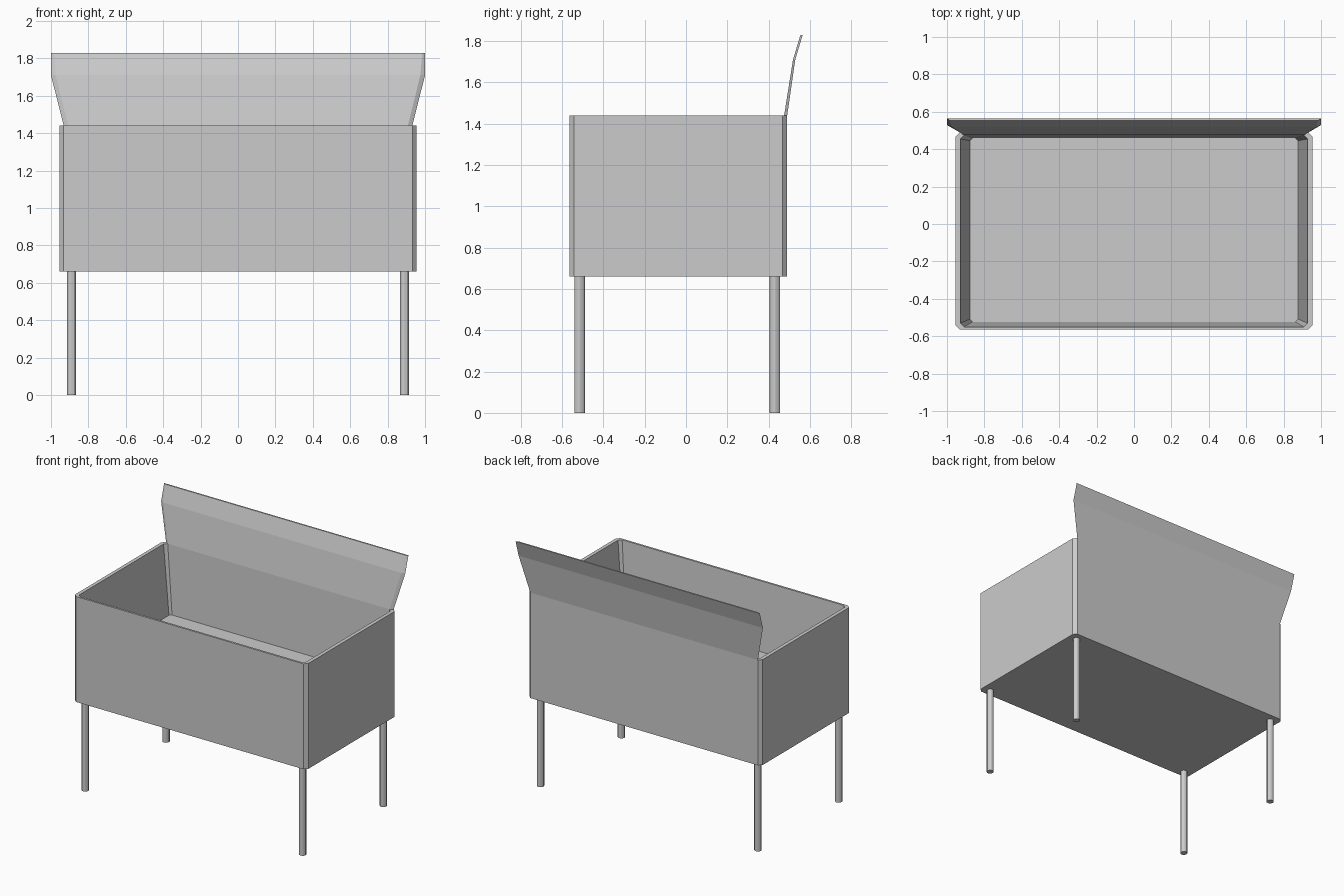
import bpy, bmesh

if "Cube" in bpy.data.objects:
    bpy.data.objects.remove(bpy.data.objects["Cube"])


def ring(bm, hx, y0, y1, c, z):
    """Rectangle with cut corners at height z."""
    pts = [(-hx + c, y0), (hx - c, y0), (hx, y0 + c), (hx, y1 - c),
           (hx - c, y1), (-hx + c, y1), (-hx, y1 - c), (-hx, y0 + c)]
    return [bm.verts.new((x, y, z)) for x, y in pts]


def loft(name, rings_of):
    """Skin successive rings and cap both ends."""
    bm = bmesh.new()
    rings = rings_of(bm)
    for a, b in zip(rings, rings[1:]):
        n = len(a)
        for i in range(n):
            j = (i + 1) % n
            bm.faces.new((a[i], a[j], b[j], b[i]))
    bm.faces.new(rings[0])
    bm.faces.new(rings[-1])
    bmesh.ops.recalc_face_normals(bm, faces=bm.faces)
    mesh = bpy.data.meshes.new(name)
    bm.to_mesh(mesh)
    bm.free()
    obj = bpy.data.objects.new(name, mesh)
    bpy.context.collection.objects.link(obj)
    return obj


# Open box: outer walls, rim, and inner walls tapering to a raised floor
loft("planter_box", lambda bm: [
    ring(bm, 0.955, -0.565, 0.49, 0.023, 0.66),
    ring(bm, 0.955, -0.565, 0.49, 0.023, 1.44),
    ring(bm, 0.928, -0.55, 0.475, 0.02, 1.44),
    ring(bm, 0.877, -0.523, 0.46, 0.015, 0.93)])

# Flared back panel: (z, back y, back half width, front y, front half width)
sections = [(1.44, 0.49, 0.932, 0.475, 0.908),
            (1.71, 0.529, 1.0, 0.518, 0.975),
            (1.83, 0.565, 1.0, 0.554, 0.985)]
loft("back_panel", lambda bm: [
    [bm.verts.new(p) for p in ((-wf, yf, z), (wf, yf, z), (wb, yb, z), (-wb, yb, z))]
    for z, yb, wb, yf, wf in sections])

# Four round legs
for side, x in (("left", -0.89), ("right", 0.89)):
    for end, y in (("front", -0.515), ("back", 0.43)):
        bpy.ops.mesh.primitive_cylinder_add(vertices=12, radius=0.025, depth=0.66,
                                            location=(x, y, 0.33))
        bpy.context.object.name = f"{end}_{side}_leg"
        bpy.ops.object.shade_smooth_by_angle()
